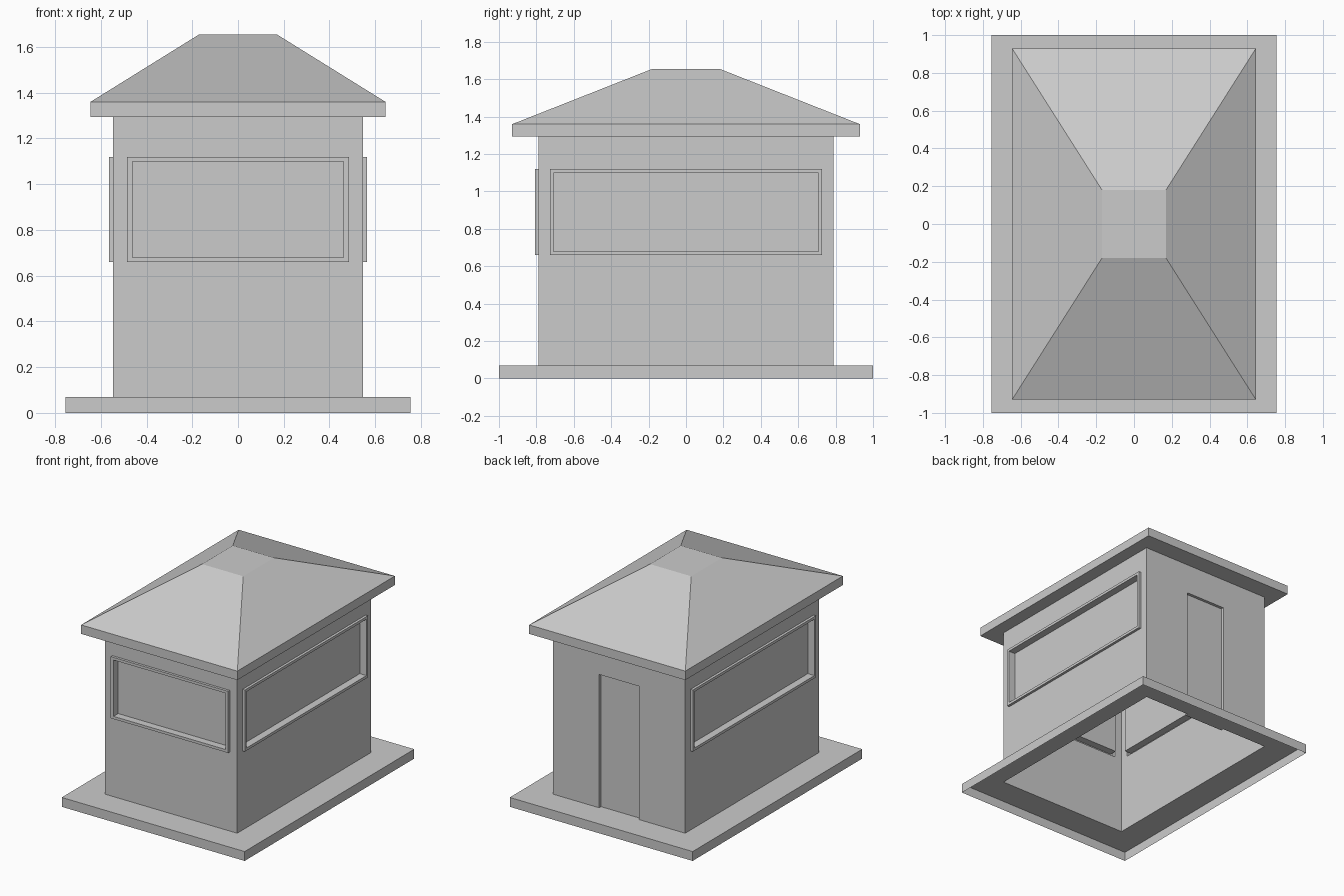
import bpy, bmesh
from math import sin, cos, radians

if "Cube" in bpy.data.objects:
    bpy.data.objects.remove(bpy.data.objects["Cube"])


def loft(name, rings, cap=False):
    """Skin a sequence of four-point rings, optionally closing the last one."""
    bm = bmesh.new()
    loops = [[bm.verts.new(p) for p in ring] for ring in rings]
    for a, b in zip(loops, loops[1:]):
        for i in range(4):
            j = (i + 1) % 4
            bm.faces.new((a[i], a[j], b[j], b[i]))
    if cap:
        bm.faces.new(loops[-1])
    flat = [f for f in bm.faces if f.calc_area() < 1e-7]
    bmesh.ops.delete(bm, geom=flat, context='FACES')
    mesh = bpy.data.meshes.new(name)
    bm.to_mesh(mesh)
    bm.free()
    obj = bpy.data.objects.new(name, mesh)
    bpy.context.collection.objects.link(obj)
    return obj


def level(hx, hy, z):
    """Horizontal rectangle at height z."""
    return [(-hx, -hy, z), (hx, -hy, z), (hx, hy, z), (-hx, hy, z)]


def upright(angle, dist, half, z0, z1):
    """Upright rectangle facing outward; angle 0 is the front."""
    c, s = cos(radians(angle)), sin(radians(angle))
    pts = [(-half, z0), (half, z0), (half, z1), (-half, z1)]
    return [(u * c + dist * s, u * s - dist * c, z) for u, z in pts]


WX, WY = 0.546, 0.789          # wall half sizes
FLOOR, EAVE = 0.07, 1.293

# base slab, open underneath, with the room's opening in its top
loft("base_slab", [level(0.755, 1, 0), level(0.755, 1, FLOOR), level(WX, WY, FLOOR)])

# hipped roof with eaves and a flat top
loft("roof", [level(WX, WY, EAVE), level(0.645, 0.929, EAVE), level(0.645, 0.929, 1.36),
              level(0.17, 0.181, 1.655)], cap=True)

# windowed walls: raised frame around a sunken pane
for side, angle, dist, half, outer, inner in (
        ("front", 0, WY, WX, 0.485, 0.462),
        ("right", 90, WX, WY, 0.726, 0.708),
        ("left", 270, WX, WY, 0.726, 0.708)):
    opening = upright(angle, dist, outer, 0.66, 1.12)
    loft(side + "_wall", [upright(angle, dist, half, FLOOR, EAVE), opening])
    loft(side + "_window", [opening,
                            upright(angle, dist + 0.019, outer, 0.66, 1.12),
                            upright(angle, dist + 0.019, inner, 0.68, 1.10),
                            upright(angle, dist - 0.036, inner, 0.68, 1.10)], cap=True)

# back wall with a sunken door
doorway = upright(180, WY, 0.165, FLOOR, 1.065)
loft("back_wall", [upright(180, WY, WX, FLOOR, EAVE), doorway])
loft("back_door", [doorway, upright(180, WY - 0.022, 0.165, FLOOR, 1.065)], cap=True)
